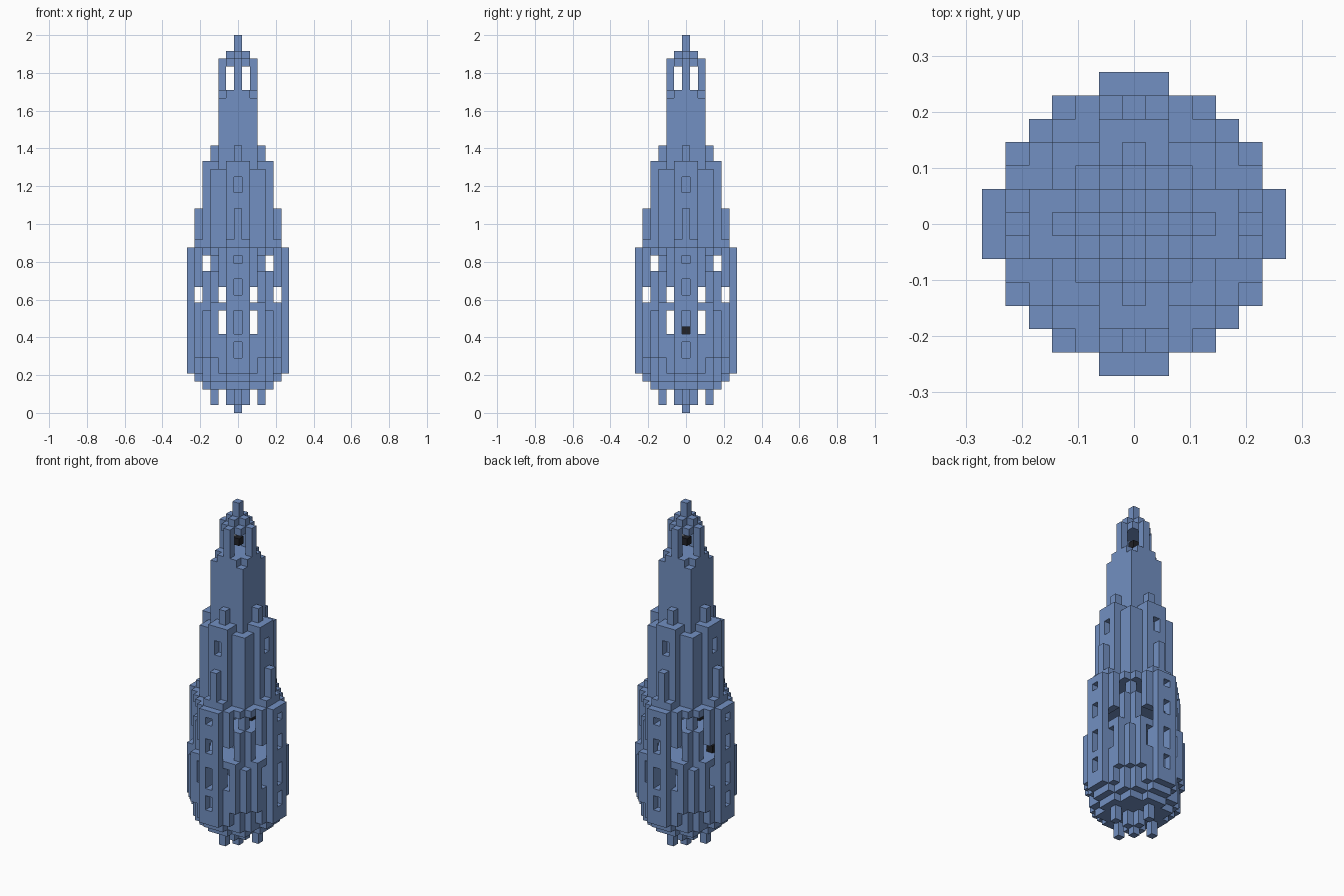
import bpy
import bmesh
from mathutils import Vector

cube = bpy.data.objects.get("Cube")
if cube:
    bpy.data.objects.remove(cube, do_unlink=True)

UNIT = 2 / 48          # edge of one building block
REACH = range(-6, 7)


def material(name, color):
    m = bpy.data.materials.new(name)
    m.use_nodes = True
    m.diffuse_color = (*color, 1)
    m.node_tree.nodes["Principled BSDF"].inputs["Base Color"].default_value = (*color, 1)
    return m


BLUE = material("slate blue", (0.17, 0.28, 0.54))
DARK = material("lantern black", (0.015, 0.016, 0.02))


def build(name, cells, mat):
    """Make one object from block cells, keeping only the exposed sides."""
    cells = set(cells)
    bm = bmesh.new()
    for c in cells:
        centre = Vector(c) + Vector((0, 0, 0.5))
        for axis in range(3):
            for sign in (-1, 1):
                n = [0, 0, 0]
                n[axis] = sign
                if tuple(a + b for a, b in zip(c, n)) in cells:
                    continue
                normal = Vector(n)
                u = Vector([n[2], n[0], n[1]]) / 2
                v = normal.cross(u)
                mid = centre + normal / 2
                corners = (mid - u - v, mid + u - v, mid + u + v, mid - u + v)
                bm.faces.new([bm.verts.new(p * UNIT) for p in corners])
    bmesh.ops.remove_doubles(bm, verts=bm.verts, dist=UNIT / 100)
    mesh = bpy.data.meshes.new(name)
    bm.to_mesh(mesh)
    bm.free()
    mesh.materials.append(mat)
    obj = bpy.data.objects.new(name, mesh)
    bpy.context.collection.objects.link(obj)


def layers(low, high, rule):
    """Cells of levels low..high-1 accepted by rule(a, b, z); a >= b >= 0 by symmetry."""
    out = []
    for z in range(low, high):
        for x in REACH:
            for y in REACH:
                a, b = max(abs(x), abs(y)), min(abs(x), abs(y))
                if rule(a, b, z):
                    out.append((x, y, z))
    return out


# Hanging foot: centre tip, small cross, four pegs, then a stepped bowl
def foot(a, b, z):
    r = a * a + b * b
    if z == 0:
        return r == 0
    if z < 3:
        return r <= 1 or (a, b) == (3, 0)
    return r <= (18 if z == 3 else 26)


# Wide hollow hall with floors, core, corner piers and window openings
def hall(a, b, z):
    r = a * a + b * b
    bay = a == 6 and b <= 1
    if bay:
        return not (b == 0 and z in (7, 8, 10, 11, 12, 15, 16, 19))
    if a > 5 or r > 34:
        return False
    if z < 7 and r > 29:
        return False
    if (a, b) == (5, 3) and z > 13 or (a, b) == (4, 4) and z > 12:
        return False
    if z < 10 or z in (13, 17, 20):
        return True
    if z in (10, 11, 12) and b == 2 and a == 5:
        return False
    if z in (14, 15) and a == 5:
        return False
    if z in (18, 19) and (a, b) == (4, 3):
        return False
    if b == 0 and a == 5 and z in (16, 19, 10, 11, 12):
        return False
    return r > 20 or (a, b) == (3, 3) or r <= 1


# Middle tower with niches, buttresses and stepped crown
def tower(a, b, z):
    r = a * a + b * b
    if (a, b) == (5, 0):
        return z < 26
    if (a, b) == (5, 1):
        return z < 22
    if (a, b) == (4, 0) and z in (28, 29):
        return False
    if a == 4:
        return b <= 1
    return r <= 18 and (z < 31 or a <= 2 or b <= 1)


# Square shaft with four crown pegs and clipped top
def shaft(a, b, z):
    if a == 3:
        return b == 0 and z < 34
    return a <= 2 and (z < 40 or a + b < 4)


# Open belfry on four posts
def belfry(a, b, z):
    r = a * a + b * b
    return r <= 4 if z == 44 else (a, b) == (2, 0)


# Pointed finial
def finial(a, b, z):
    return a + b <= (1 if z == 45 else 0)


for name, low, high, rule in (
    ("foot", 0, 5, foot),
    ("hall", 5, 21, hall),
    ("middle_tower", 21, 32, tower),
    ("upper_shaft", 32, 41, shaft),
    ("belfry", 41, 45, belfry),
    ("finial", 45, 48, finial),
):
    build(name, layers(low, high, rule), BLUE)

# Dark lantern blocks inside the rooms and belfry
build("lanterns", [(0, 0, 42), (4, 0, 10), (-4, 0, 14), (2, 0, 18), (-2, 0, 18)], DARK)
